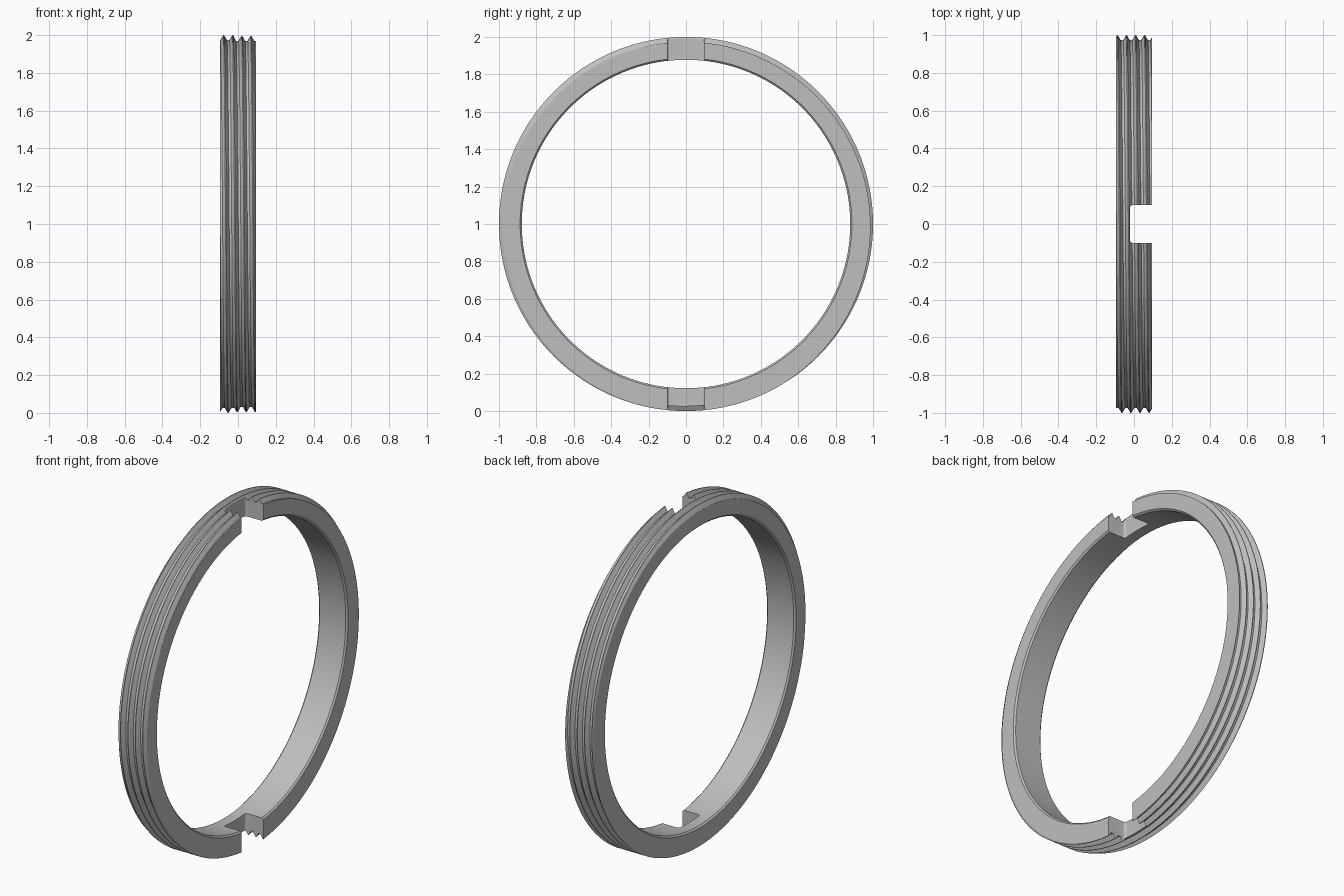
import bpy, bmesh
from math import cos, sin, tau

cube = bpy.data.objects.get("Cube")
if cube:
    bpy.data.objects.remove(cube)

# Ring dimensions (axis along x)
HALF_W = 0.094
BORE, CHAMFER = 0.878, 0.009
CREST_R, ROOT_R = 1.0, 0.974
PITCH, START = 0.048, 0.008
CREST, ROOT = 0.002, 0.0065      # half widths of the crest and root flats
SEGMENTS, TURNS = 192, 5

metal = bpy.data.materials.new("grey metal")
metal.use_nodes = True
grey = (0.52, 0.52, 0.52, 1)
metal.diffuse_color = grey
metal.node_tree.nodes["Principled BSDF"].inputs["Base Color"].default_value = grey


def thread_radius(offset):
    """Radius of the thread at an axial offset from a crest."""
    d = abs((offset + PITCH / 2) % PITCH - PITCH / 2)
    t = (d - CREST) / (PITCH / 2 - ROOT - CREST)
    return CREST_R + (ROOT_R - CREST_R) * min(max(t, 0), 1)


def section(turn):
    """Closed cross-section (x, radius) at a fraction of a full turn."""
    phase = START + PITCH * turn
    points = []
    for k in range(-TURNS, TURNS + 1):
        for step in (-CREST, CREST, PITCH / 2 - ROOT, PITCH / 2 + ROOT):
            x = min(max(phase + k * PITCH + step, -HALF_W), HALF_W)
            points.append((x, thread_radius(x - phase)))
    inner = HALF_W - CHAMFER
    return points + [(HALF_W, BORE + CHAMFER), (inner, BORE),
                     (-inner, BORE), (-HALF_W, BORE + CHAMFER)]


# Threaded ring: sweep the section so the crests follow a helix
bm = bmesh.new()
columns = []
for i in range(SEGMENTS + 1):
    a = tau * i / SEGMENTS
    columns.append([bm.verts.new((x, r * cos(a), 1 + r * sin(a)))
                    for x, r in section(i / SEGMENTS)])
for a, b in zip(columns, columns[1:]):
    for j in range(len(a)):
        bm.faces.new((a[j - 1], a[j], b[j], b[j - 1]))
bmesh.ops.remove_doubles(bm, verts=bm.verts, dist=0.00002)
bmesh.ops.recalc_face_normals(bm, faces=bm.faces)
mesh = bpy.data.meshes.new("threaded_ring")
bm.to_mesh(mesh)
bm.free()
mesh.materials.append(metal)
ring = bpy.data.objects.new("threaded_ring", mesh)
bpy.context.collection.objects.link(ring)

# Cutter for the two opposite key slots, with rounded inner corners
bm = bmesh.new()
bmesh.ops.create_cube(bm, size=1)
for v in bm.verts:
    v.co = (-0.021 if v.co.x < 0 else 0.2, v.co.y * 0.2, 1 + v.co.z * 2.4)
corners = [e for e in bm.edges if all(v.co.x < 0 for v in e.verts)
           and abs(e.verts[0].co.z - e.verts[1].co.z) > 1]
bmesh.ops.bevel(bm, geom=corners, offset=0.013, segments=4, profile=0.5,
                affect='EDGES')
bmesh.ops.recalc_face_normals(bm, faces=bm.faces)
slot_mesh = bpy.data.meshes.new("slot_cutter")
bm.to_mesh(slot_mesh)
bm.free()
slot_mesh.materials.append(metal)
cutter = bpy.data.objects.new("slot_cutter", slot_mesh)
cutter.hide_render = True
bpy.context.collection.objects.link(cutter)

# Cut the slots and shade
cut = ring.modifiers.new("key_slots", 'BOOLEAN')
cut.operation = 'DIFFERENCE'
cut.solver = 'EXACT'
cut.object = cutter
bpy.ops.object.select_all(action='DESELECT')
bpy.context.view_layer.objects.active = ring
ring.select_set(True)
bpy.ops.object.modifier_apply(modifier=cut.name)
bpy.data.objects.remove(cutter)
bpy.ops.object.shade_smooth_by_angle(angle=0.5)
